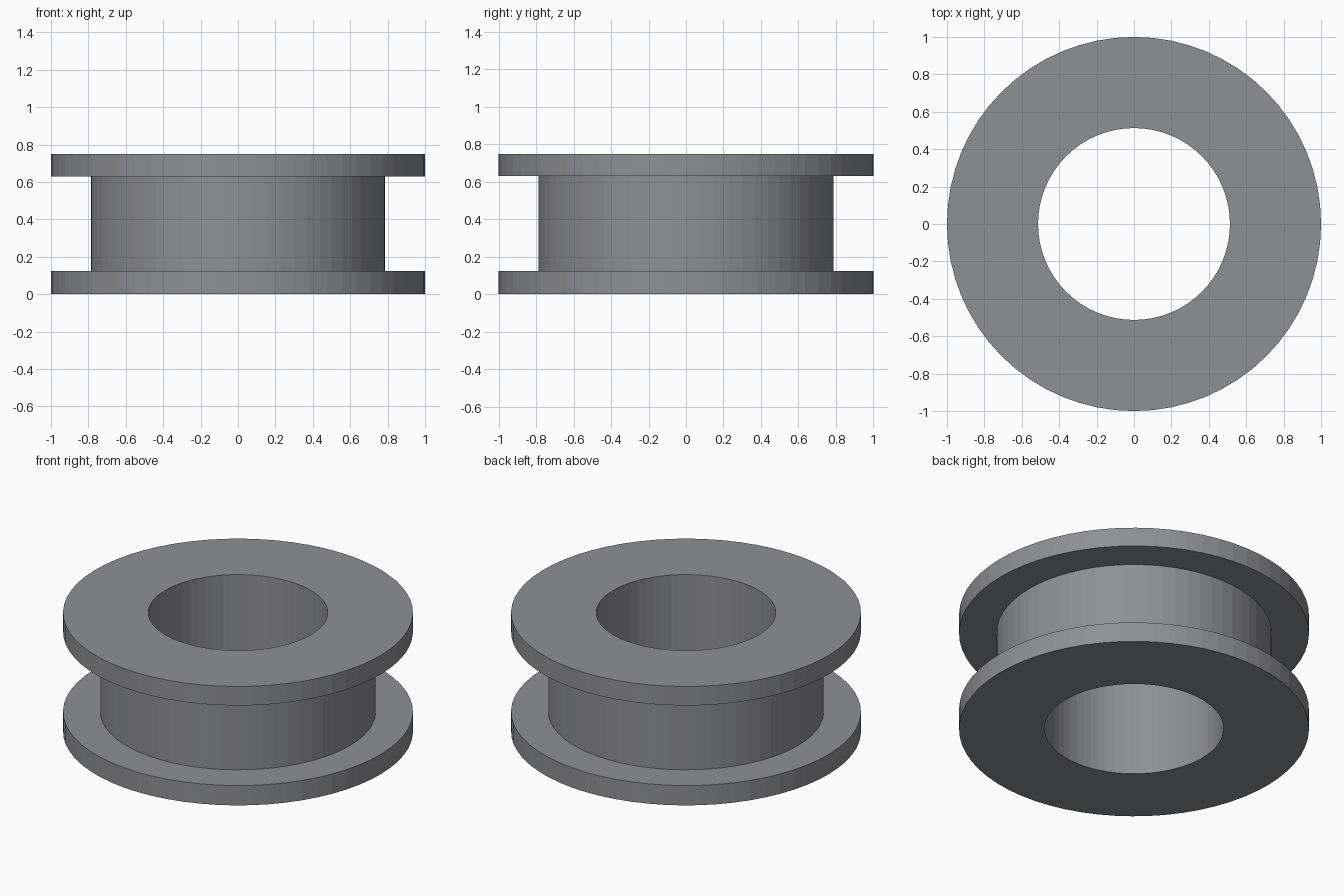
import bpy, bmesh, math

if "Cube" in bpy.data.objects:
    bpy.data.objects.remove(bpy.data.objects["Cube"])

SEGMENTS = 64
BORE, GROOVE, RIM = 0.513, 0.787, 1.0
# closed cross-section (radius, height): bore, flanges and groove
PROFILE = [(BORE, 0), (RIM, 0), (RIM, 0.125), (GROOVE, 0.125),
           (GROOVE, 0.63), (RIM, 0.63), (RIM, 0.75), (BORE, 0.75)]

# dark steel grey
steel = bpy.data.materials.new("dark_steel")
steel.diffuse_color = (0.274, 0.279, 0.296, 1)
steel.use_nodes = True
steel.node_tree.nodes["Principled BSDF"].inputs["Base Color"].default_value = steel.diffuse_color

# revolve the cross-section around z
bm = bmesh.new()
rings = []
for i in range(SEGMENTS):
    a = 2 * math.pi * i / SEGMENTS
    rings.append([bm.verts.new((r * math.cos(a), r * math.sin(a), z)) for r, z in PROFILE])
n = len(PROFILE)
for i in range(SEGMENTS):
    here, there = rings[i], rings[(i + 1) % SEGMENTS]
    for j in range(n):
        k = (j + 1) % n
        bm.faces.new((here[j], there[j], there[k], here[k]))
bmesh.ops.recalc_face_normals(bm, faces=bm.faces[:])

# flanged bushing
mesh = bpy.data.meshes.new("flanged_bushing")
bm.to_mesh(mesh)
bm.free()
mesh.materials.append(steel)
obj = bpy.data.objects.new("flanged_bushing", mesh)
bpy.context.collection.objects.link(obj)
